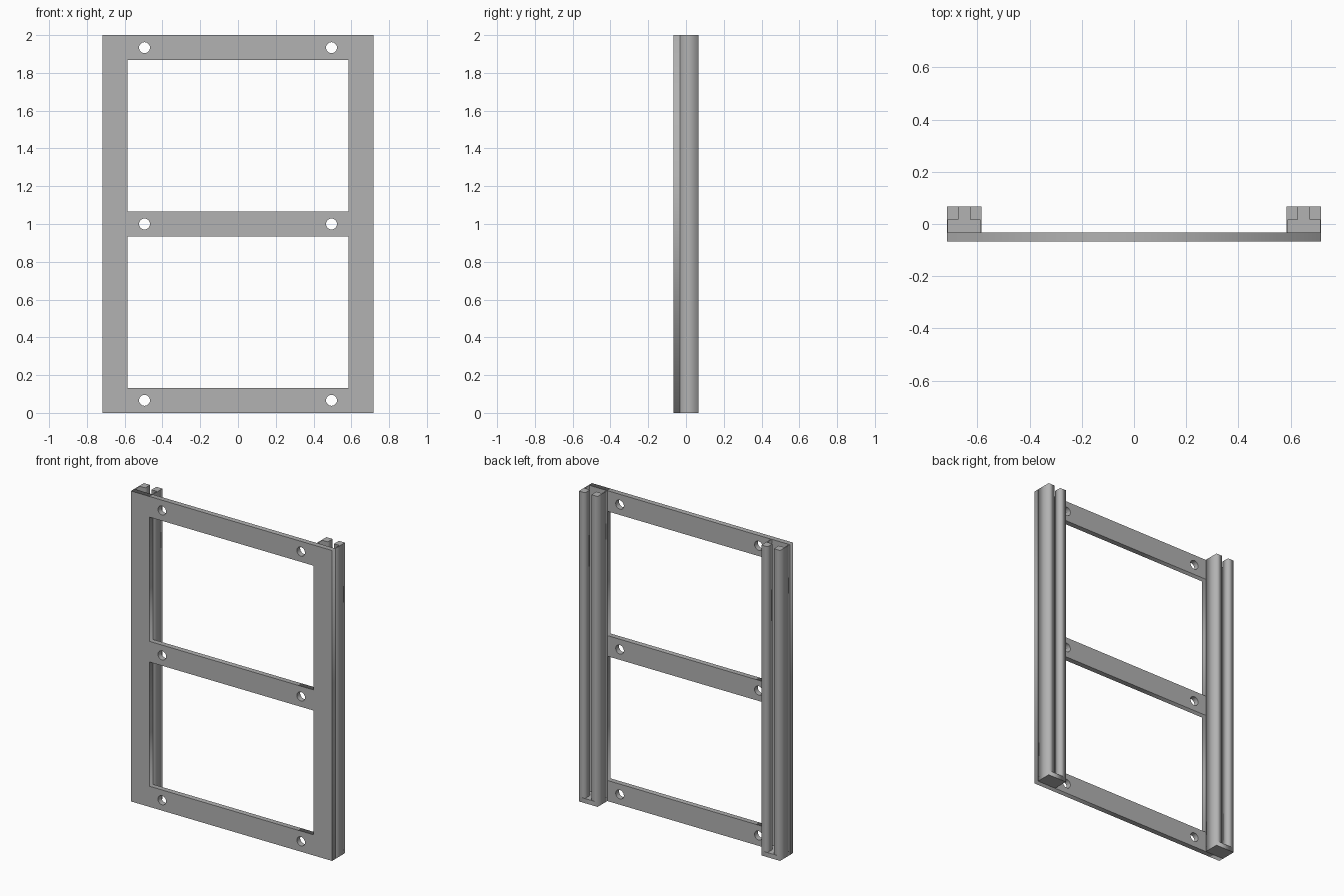
import bpy
import math
from mathutils import Matrix

if "Cube" in bpy.data.objects:
    bpy.data.objects.remove(bpy.data.objects["Cube"])

HALF_W, HEIGHT = 0.717, 2.0
FRONT, PLATE_BACK, BACK = -0.0665, -0.0325, 0.0665
BAR = 0.133          # width of stiles, crossbars and rails
FLOOR = 0.03         # closed lower end of the rail channel

grey = bpy.data.materials.new("mid grey")
grey.diffuse_color = (0.445, 0.445, 0.445, 1)
grey.use_nodes = True
grey.node_tree.nodes["Principled BSDF"].inputs["Base Color"].default_value = grey.diffuse_color


def extrude_profile(name, loops, depth, matrix):
    """Fill closed 2D loops (inner loops become holes) and extrude from 0 to depth."""
    curve = bpy.data.curves.new(name, 'CURVE')
    curve.dimensions = '2D'
    curve.fill_mode = 'BOTH'
    curve.extrude = depth / 2
    for loop in loops:
        spline = curve.splines.new('POLY')
        spline.points.add(len(loop) - 1)
        for point, (x, y) in zip(spline.points, loop):
            point.co = (x, y, 0, 1)
        spline.use_cyclic_u = True
    temp = bpy.data.objects.new(name + "_curve", curve)
    bpy.context.collection.objects.link(temp)
    depsgraph = bpy.context.evaluated_depsgraph_get()
    mesh = bpy.data.meshes.new_from_object(temp.evaluated_get(depsgraph))
    bpy.data.objects.remove(temp)
    mesh.transform(matrix @ Matrix.Translation((0, 0, depth / 2)))
    mesh.materials.clear()
    mesh.materials.append(grey)
    obj = bpy.data.objects.new(name, mesh)
    bpy.context.collection.objects.link(obj)
    return obj


def rect(x0, x1, y0, y1):
    return [(x0, y0), (x1, y0), (x1, y1), (x0, y1)]


def circle(cx, cy, r, n=32):
    return [(cx + r * math.cos(2 * math.pi * i / n),
             cy + r * math.sin(2 * math.pi * i / n)) for i in range(n)]


# Front frame: outline, two windows and six screw holes
inner = HALF_W - BAR
mid = HEIGHT / 2
loops = [rect(-HALF_W, HALF_W, 0, HEIGHT),
         rect(-inner, inner, BAR, mid - BAR / 2),
         rect(-inner, inner, mid + BAR / 2, HEIGHT - BAR)]
for z in (BAR / 2, mid, HEIGHT - BAR / 2):
    for x in (-0.495, 0.495):
        loops.append(circle(x, z, 0.029))
upright = Matrix.Translation((0, PLATE_BACK, 0)) @ Matrix.Rotation(math.pi / 2, 4, 'X')
extrude_profile("front_frame", loops, PLATE_BACK - FRONT, upright)

# Slotted rails behind each stile: thin side walls and two thick back lips
wall, slot, lip_y = 0.005, 0.0225, 0.0165
half = BAR / 2
half_profile = [(half, PLATE_BACK), (half, BACK), (slot, BACK), (slot, lip_y),
                (half - wall, lip_y), (half - wall, PLATE_BACK)]
for side, label in ((-1, "left"), (1, "right")):
    cx = side * (HALF_W - half)
    for s, part in ((-1, "outer" if side > 0 else "inner"), (1, "inner" if side > 0 else "outer")):
        profile = [(cx + s * x, y) for x, y in half_profile]
        extrude_profile(f"{label}_rail_{part}_side", [profile], HEIGHT - FLOOR,
                        Matrix.Translation((0, 0, FLOOR)))
    # Closed foot of the channel
    extrude_profile(f"{label}_rail_foot", [rect(cx - half, cx + half, PLATE_BACK, BACK)],
                    FLOOR, Matrix.Identity(4))
